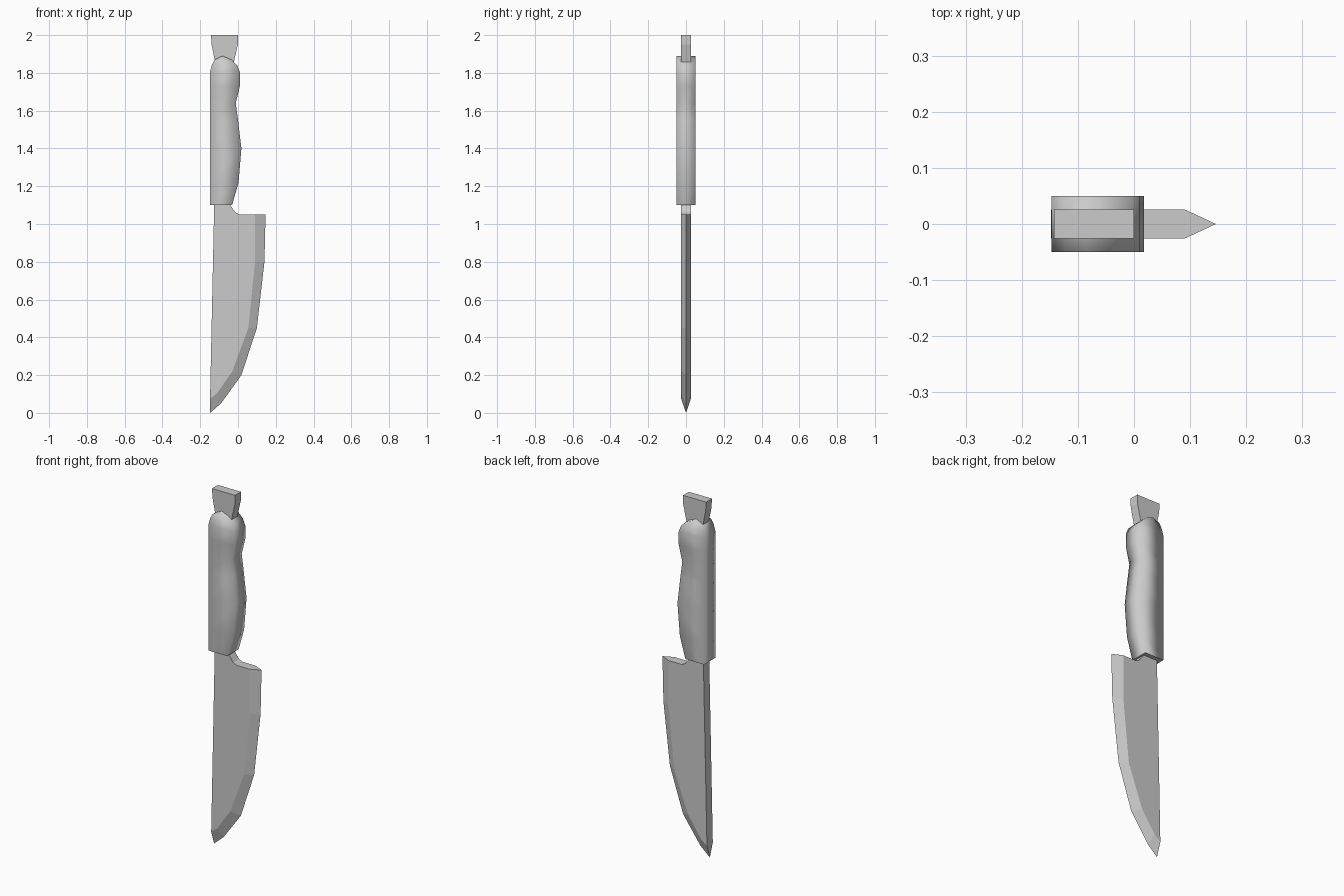
import bpy, bmesh

if "Cube" in bpy.data.objects:
    bpy.data.objects.remove(bpy.data.objects["Cube"])


def make_object(name, bm):
    bmesh.ops.recalc_face_normals(bm, faces=bm.faces)
    mesh = bpy.data.meshes.new(name)
    bm.to_mesh(mesh)
    bm.free()
    obj = bpy.data.objects.new(name, mesh)
    bpy.context.collection.objects.link(obj)
    return obj


def ring(bm, points, y):
    return [bm.verts.new((x, y, z)) for x, z in points]


# Blade: flat sides, ground bevel meeting in a sharp edge at y = 0
def build_blade():
    half = 0.026
    shoulder = [(-0.148, 0.075), (-0.11, 0.105), (-0.03, 0.22), (0.055, 0.45),
                (0.09, 0.8), (0.09, 1.05)]
    cutting = [(-0.148, 0.0), (-0.09, 0.05), (0.018, 0.2), (0.1, 0.45),
               (0.14, 0.8), (0.146, 1.05)]
    # heel, neck and short tang inside the handle, back to the spine
    back = [(0.01, 1.05), (-0.012, 1.06), (-0.045, 1.105), (-0.045, 1.15),
            (-0.125, 1.15), (-0.126, 1.1)]
    bm = bmesh.new()
    front = ring(bm, shoulder + back, -half)
    rear = ring(bm, shoulder + back, half)
    edge = ring(bm, cutting, 0)
    n, m = len(front), len(cutting)
    for side in (front, rear):
        bm.faces.new(side)
        for i in range(m - 1):
            bm.faces.new((side[i], side[i + 1], edge[i + 1], edge[i]))
    # heel top, neck and spine strips
    bm.faces.new((front[m - 1], front[m], rear[m], rear[m - 1], edge[m - 1]))
    for i in range(m, n - 1):
        bm.faces.new((front[i], front[i + 1], rear[i + 1], rear[i]))
    bm.faces.new((front[n - 1], front[0], edge[0], rear[0], rear[n - 1]))
    return make_object("blade", bm)


# Slab made of horizontal rows (left x, left z, right x, right z), with optional peak
def build_slab(name, rows, half, peak=None):
    bm = bmesh.new()
    left = [(r[0], r[1]) for r in rows]
    right = [(r[2], r[3]) for r in rows]
    sides = []
    for y in (-half, half):
        a, b = ring(bm, left, y), ring(bm, right, y)
        for i in range(len(rows) - 1):
            bm.faces.new((a[i], b[i], b[i + 1], a[i + 1]))
        loop = b + a[::-1]
        if peak:
            p = bm.verts.new((peak[0], y, peak[1]))
            bm.faces.new((a[-1], b[-1], p))
            loop = b + [p] + a[::-1]
        sides.append(loop)
    f, r = sides
    for i in range(len(f)):
        j = (i + 1) % len(f)
        face = bm.faces.new((f[i], f[j], r[j], r[i]))
    # crisp bottom rim
    for e in face.edges:
        e.smooth = False
    return make_object(name, bm)


build_blade()

# Handle with finger grip, softly shaded
handle = build_slab("handle", [
    (-0.147, 1.1, -0.031, 1.1), (-0.147, 1.22, 0.003, 1.22),
    (-0.147, 1.4, 0.018, 1.4), (-0.147, 1.55, 0.0, 1.55),
    (-0.147, 1.65, -0.012, 1.64), (-0.147, 1.73, 0.01, 1.73),
    (-0.147, 1.81, 0.01, 1.805), (-0.137, 1.845, -0.004, 1.84),
    (-0.123, 1.87, -0.035, 1.87)], 0.05, (-0.082, 1.89))
for poly in handle.data.polygons:
    poly.use_smooth = True

# Flared butt plate at the end of the handle
build_slab("butt", [
    (-0.115, 1.8, -0.035, 1.8), (-0.123, 1.865, -0.02, 1.865),
    (-0.14, 1.95, -0.001, 1.95), (-0.143, 2.0, 0.0, 2.0)], 0.026)
